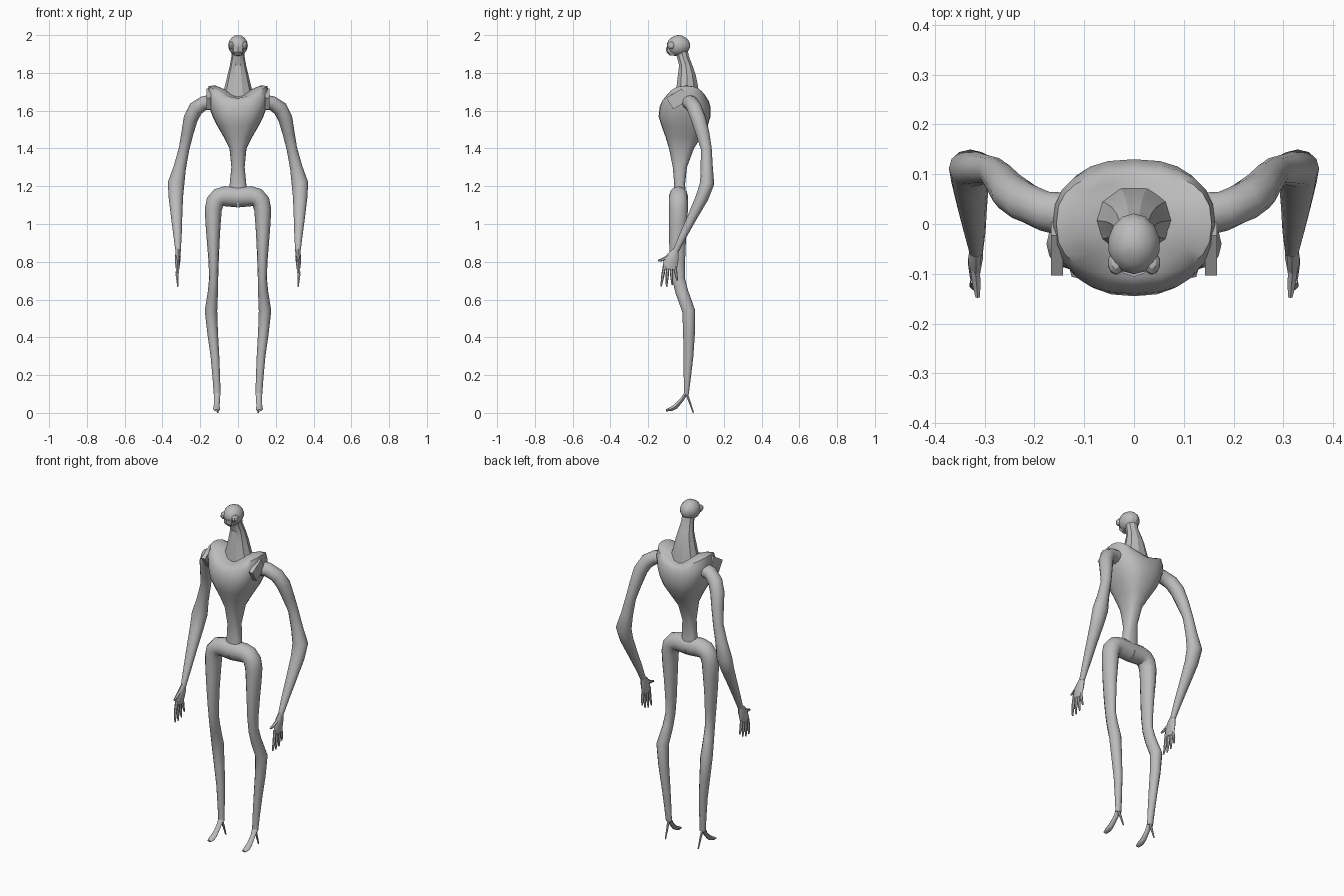
import bpy, bmesh, math
from mathutils import Vector, Matrix

grey = bpy.data.materials.new("plain grey")
grey.diffuse_color = (0.5, 0.5, 0.5, 1)


def finish(name, bm, mirror=False, angle=40):
    bmesh.ops.recalc_face_normals(bm, faces=bm.faces)
    me = bpy.data.meshes.new(name)
    bm.to_mesh(me)
    bm.free()
    ob = bpy.data.objects.new(name, me)
    bpy.context.collection.objects.link(ob)
    me.materials.append(grey)
    if angle:
        bpy.ops.object.select_all(action='DESELECT')
        ob.select_set(True)
        bpy.context.view_layer.objects.active = ob
        bpy.ops.object.shade_smooth_by_angle(angle=math.radians(angle))
    if mirror:
        ob.modifiers.new("Mirror", 'MIRROR')
    return ob


def skin(rings):
    """Bridge a list of equal rings and cap both ends."""
    bm = bmesh.new()
    vs = [[bm.verts.new(p) for p in r] for r in rings]
    n = len(vs[0])
    for a, b in zip(vs, vs[1:]):
        for i in range(n):
            j = (i + 1) % n
            bm.faces.new((a[i], a[j], b[j], b[i]))
    bm.faces.new(vs[0])
    bm.faces.new(vs[-1])
    return bm


def limb(name, pts, n=12, ref=(0, 1, 0), angle=50):
    """Mirrored tube; each point is x, y, z, radius along ref, radius across."""
    P = [Vector(p[:3]) for p in pts]
    rings = []
    for i, p in enumerate(pts):
        t = (P[min(i + 1, len(P) - 1)] - P[max(i - 1, 0)]).normalized()
        u = Vector(ref)
        u = (u - t * u.dot(t)).normalized()
        v = t.cross(u)
        rings.append([P[i] + u * p[3] * math.cos(a) + v * p[4] * math.sin(a)
                      for a in (math.tau * k / n for k in range(n))])
    return finish(name, skin(rings), True, angle)


def stack(name, levels, n, power=1.0, angle=50):
    """Horizontal rings: z, half width, front y, back y, lift at the sides."""
    rings = []
    for z, hx, yf, yb, lift in levels:
        r = []
        for k in range(n):
            a = math.tau * k / n
            c, s = math.cos(a), math.sin(a)
            x = math.copysign(abs(c) ** power, c)
            y = math.copysign(abs(s) ** power, s)
            r.append((hx * x, (yf + yb) / 2 + (yb - yf) / 2 * y,
                      z + lift * abs(c) ** 1.3))
        rings.append(r)
    return finish(name, skin(rings), False, angle)


# torso: thin waist swelling to a broad chest, saddle-shaped on top
stack("torso", [
    (1.15, .045, -.07, .00, 0), (1.21, .044, -.062, -.005, 0),
    (1.30, .035, -.070, .005, 0), (1.40, .045, -.090, .042, 0),
    (1.46, .075, -.108, .080, 0), (1.52, .110, -.130, .115, 0),
    (1.57, .135, -.145, .130, 0), (1.62, .153, -.140, .130, 0),
    (1.652, .163, -.126, .120, .03), (1.665, .156, -.105, .105, .066),
    (1.665, .120, -.080, .085, .068), (1.675, .075, -.05, .06, .04)], 24, 0.8)

# raised shoulder plates
bm = bmesh.new()
bmesh.ops.create_cube(bm, size=1, matrix=Matrix.Translation((.155, -.045, 1.662))
                      @ Matrix.Rotation(.55, 4, 'X') @ Matrix.Diagonal((.024, .095, .07, 1)))
finish("shoulder_plate", bm, True, 0)

# neck: faceted cone leaning forward
stack("neck", [(1.67, .092, -.06, .075, 0), (1.72, .072, -.054, .068, 0),
               (1.79, .055, -.045, .054, 0), (1.84, .043, -.038, .036, 0),
               (1.885, .035, -.05, .018, 0), (1.92, .034, -.06, .01, 0)], 10, 1, 20)

# head: low-poly ball with a flatter, tapered face
bm = bmesh.new()
bmesh.ops.create_uvsphere(bm, u_segments=14, v_segments=9, radius=1)
for v in bm.verts:
    if v.co.y < -.3:
        v.co.y = -.3 + (v.co.y + .3) * .9
        v.co.z *= 1.05 if v.co.z < 0 else .95
    v.co = Vector((v.co.x * .053, v.co.y * .064 - .042, v.co.z * .055 + 1.945))
finish("head", bm, False, 25)

# eye bulges on the sides of the face, and the muzzle
bm = bmesh.new()
bmesh.ops.create_uvsphere(bm, u_segments=10, v_segments=6, radius=1,
                          matrix=Matrix.Translation((.036, -.078, 1.945))
                          @ Matrix.Diagonal((.017, .024, .02, 1)))
finish("eye", bm, True, 25)
stack("muzzle", [(1.893, .022, -.088, -.03, 0), (1.91, .03, -.104, -.03, 0),
                 (1.935, .03, -.106, -.03, 0)], 8, .7, 20)

# arms: shoulder, sharp bony elbow, tapering forearm
limb("arm", [
    (.130, .018, 1.645, .045, .040), (.180, .026, 1.640, .040, .038),
    (.222, .045, 1.612, .040, .040), (.250, .065, 1.560, .040, .038),
    (.268, .088, 1.480, .036, .032), (.285, .107, 1.400, .029, .028),
    (.308, .110, 1.300, .032, .033), (.328, .112, 1.215, .038, .044),
    (.329, .085, 1.140, .034, .038), (.325, .035, 1.040, .026, .030),
    (.320, -.015, .940, .020, .022), (.317, -.055, .855, .016, .014)])

# hands
limb("palm", [(.317, -.053, .862, .016, .013), (.318, -.068, .83, .032, .015),
              (.320, -.083, .79, .040, .013), (.320, -.087, .762, .036, .009)], 8)
for i, (y0, y1, z1) in enumerate([(-.113, -.132, .670), (-.096, -.103, .668),
                                  (-.079, -.073, .677), (-.062, -.046, .700)]):
    limb(f"finger_{i + 1}", [(.320, y0, .785, .009, .009),
                             (.322, (y0 + y1) / 2, (.785 + z1) / 2, .0085, .009),
                             (.318, y1, z1, .004, .004)], 6)
limb("thumb", [(.319, -.09, .83, .010, .011), (.316, -.122, .812, .009, .009),
               (.314, -.147, .806, .005, .005)], 6, (0, 0, 1))

# pelvis bar flowing into the legs
limb("pelvis_and_leg", [
    (.000, -.040, 1.143, .050, .055), (.070, -.040, 1.147, .050, .053),
    (.100, -.040, 1.140, .051, .051), (.121, -.040, 1.118, .051, .048),
    (.131, -.040, 1.075, .050, .045), (.132, -.042, 1.000, .048, .040),
    (.131, -.045, .900, .044, .033), (.129, -.045, .800, .040, .027),
    (.129, -.040, .710, .034, .024), (.133, -.022, .640, .034, .027),
    (.143, .014, .540, .034, .033), (.134, .016, .420, .031, .028),
    (.122, .013, .300, .026, .023), (.115, .007, .190, .019, .020),
    (.110, .002, .095, .012, .018)])

# feet: flat front toe and thin heel spur
limb("front_toe", [(.110, .004, .112, .018, .009), (.111, -.020, .072, .015, .010),
                   (.113, -.055, .034, .016, .013), (.113, -.080, .020, .019, .011),
                   (.113, -.106, .013, .012, .005)], 8, (1, 0, 0))
limb("heel_spur", [(.110, .002, .105, .009, .008), (.108, .022, .050, .006, .006),
                   (.107, .039, .001, .004, .004)], 6, (1, 0, 0))
